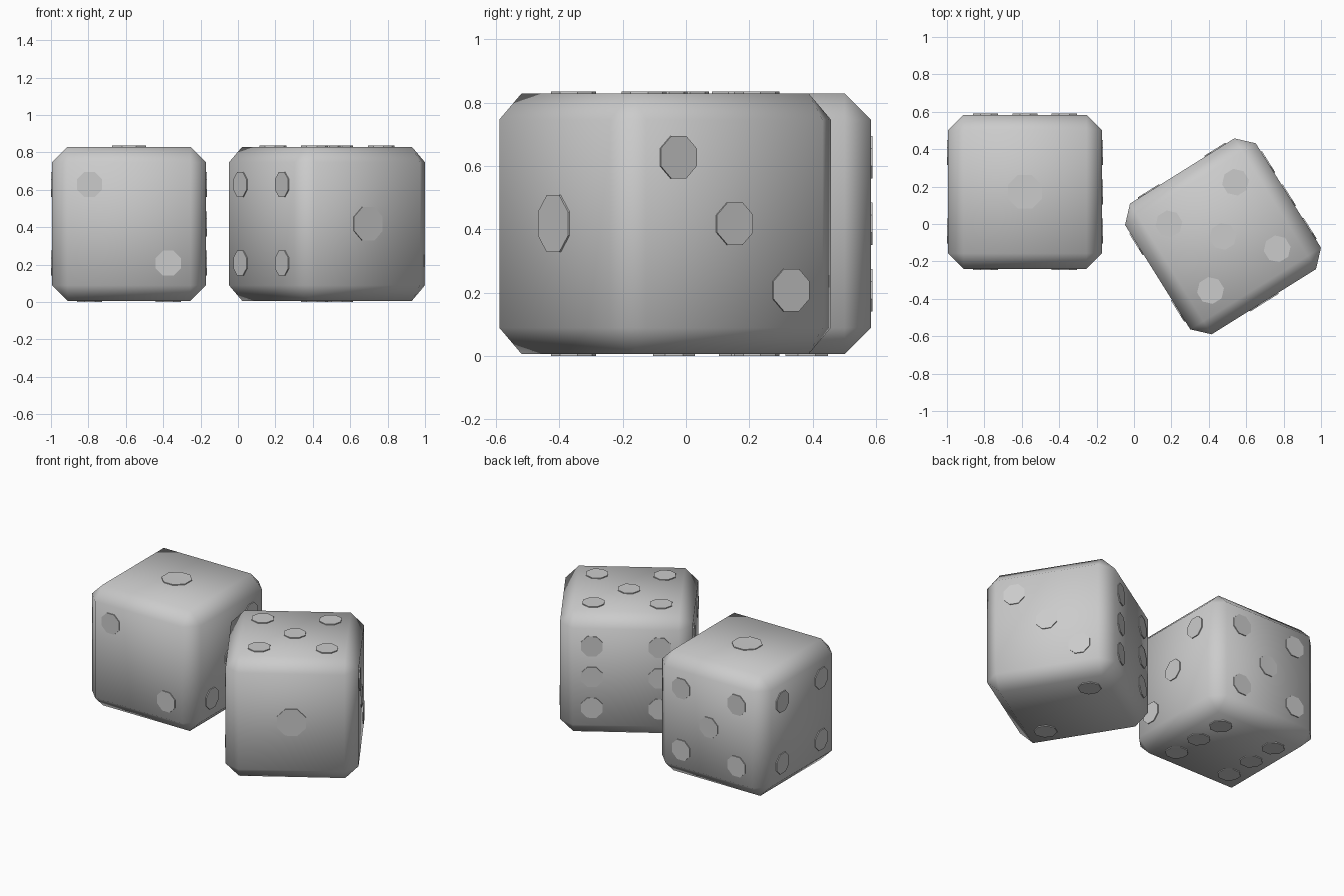
import bpy, bmesh, math
from mathutils import Matrix, Vector

if "Cube" in bpy.data.objects:
    bpy.data.objects.remove(bpy.data.objects["Cube"])

HALF, BEVEL, OUT, D = 0.412, 0.083, 0.006, 0.21

grey = bpy.data.materials.new("light grey")
grey.diffuse_color = (0.6, 0.6, 0.6, 1)
grey.use_nodes = True
grey.node_tree.nodes["Principled BSDF"].inputs["Base Color"].default_value = grey.diffuse_color


def finish(name, bm, matrix, smooth):
    me = bpy.data.meshes.new(name)
    bmesh.ops.recalc_face_normals(bm, faces=bm.faces[:])
    for f in bm.faces:
        f.smooth = smooth
    bm.to_mesh(me)
    bm.free()
    me.materials.append(grey)
    ob = bpy.data.objects.new(name, me)
    ob.matrix_world = matrix
    bpy.context.collection.objects.link(ob)


# Pip layouts as (u, v) steps on a face
DIAG = [(-1, 1), (1, -1)]
CORNERS = DIAG + [(1, 1), (-1, -1)]
LAYOUT = {
    1: [(0, 0)],
    2: DIAG,
    3: DIAG + [(0, 0)],
    4: CORNERS,
    5: CORNERS + [(0, 0)],
    6: CORNERS + [(-1, 0), (1, 0)],
}

# Face frames: (normal, u axis, v axis)
X, Y, Z = Vector((1, 0, 0)), Vector((0, 1, 0)), Vector((0, 0, 1))
FACES = {
    "front": (-Y, X, Z), "back": (Y, X, Z),
    "left": (-X, Y, Z), "right": (X, Y, Z),
    "top": (Z, X, Y), "bottom": (-Z, X, Y),
}


def make_die(name, location, angle, numbers, mirrored):
    matrix = Matrix.Translation(location) @ Matrix.Rotation(math.radians(angle), 4, 'Z')

    # Chamfered, smoothly shaded body
    bm = bmesh.new()
    bmesh.ops.create_cube(bm, size=2 * HALF)
    bmesh.ops.bevel(bm, geom=bm.edges[:], offset=BEVEL, segments=1,
                    affect='EDGES', profile=0.5)
    finish(name + "_body", bm, matrix, True)

    # Thin eight-sided pips on every face
    bm = bmesh.new()
    for side, n in numbers.items():
        normal, u, v = FACES[side]
        flip = -1 if side in mirrored else 1
        apothem = 0.09 if n == 1 else 0.067
        r = apothem / math.cos(math.pi / 8)
        for a, b in LAYOUT[n]:
            c = normal * (HALF - 0.004) + u * (a * D * flip) + v * (b * D)
            ring = []
            for i in range(8):
                t = math.pi / 8 + i * math.pi / 4
                ring.append(bm.verts.new(c + u * r * math.cos(t) + v * r * math.sin(t)))
            base = bm.faces.new(ring)
            ext = bmesh.ops.extrude_face_region(bm, geom=[base], use_keep_orig=True)
            moved = [e for e in ext["geom"] if isinstance(e, bmesh.types.BMVert)]
            bmesh.ops.translate(bm, verts=moved, vec=normal * (0.004 + OUT))
    finish(name + "_pips", bm, matrix, False)


make_die("left_die", (-0.583, 0.172, HALF + OUT), 0,
         {"top": 1, "bottom": 6, "front": 2, "back": 5, "left": 4, "right": 3},
         {"right"})
make_die("right_die", (0.476, -0.066, HALF + OUT), 32,
         {"top": 5, "bottom": 2, "front": 1, "back": 6, "left": 4, "right": 3},
         {"bottom"})
